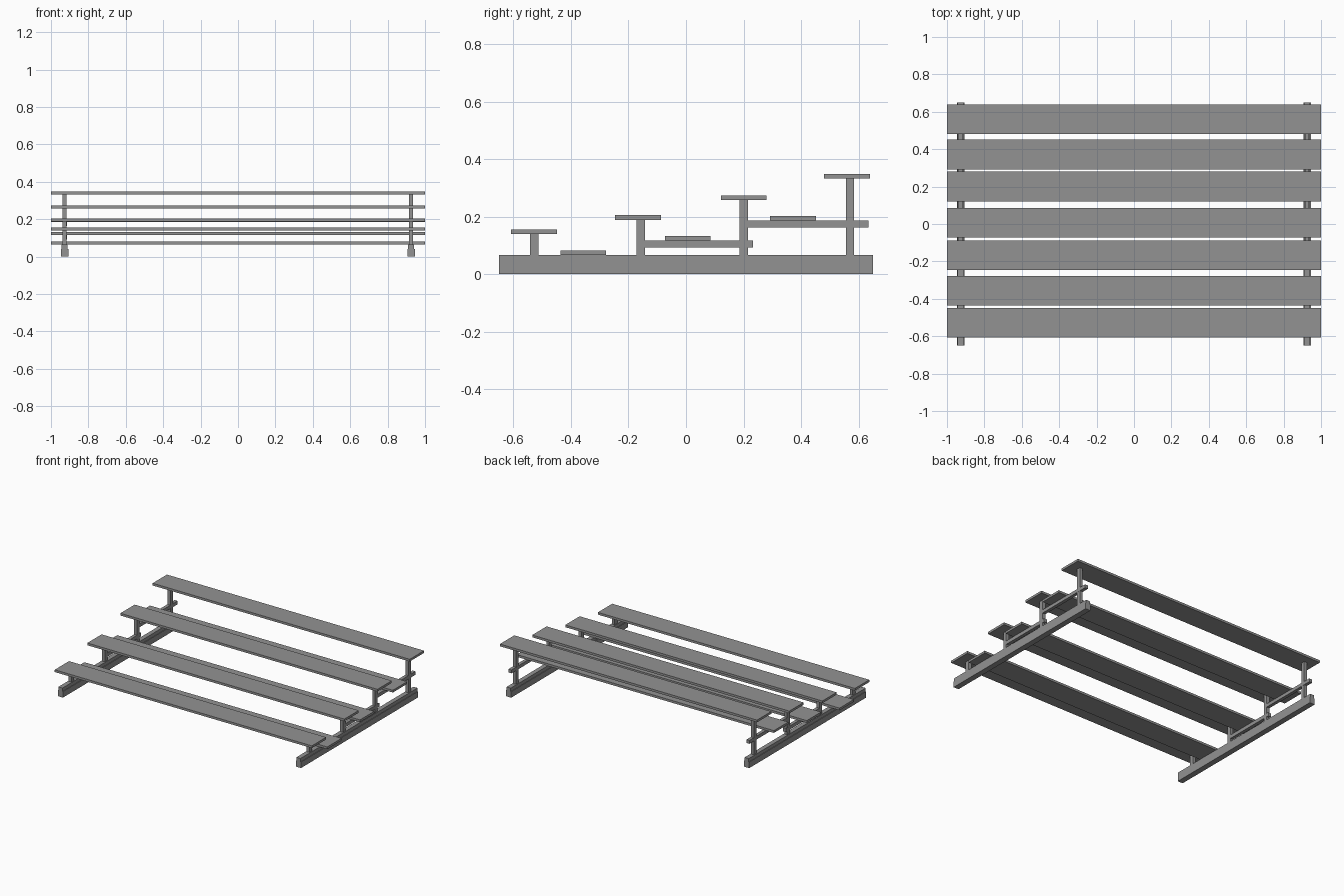
import bpy

if "Cube" in bpy.data.objects:
    bpy.data.objects.remove(bpy.data.objects["Cube"])

# dark grey painted metal
metal = bpy.data.materials.new("dark_metal")
metal.diffuse_color = (0.29, 0.29, 0.29, 1)
metal.use_nodes = True
metal.node_tree.nodes["Principled BSDF"].inputs["Base Color"].default_value = metal.diffuse_color


def box(name, x, y, z):
    """Box from (min, max) ranges on each axis."""
    lo, hi = zip(x, y, z)
    bpy.ops.mesh.primitive_cube_add(size=1, location=[(a + b) / 2 for a, b in zip(lo, hi)])
    ob = bpy.context.object
    ob.name = name
    ob.scale = [b - a for a, b in zip(lo, hi)]
    bpy.ops.object.transform_apply(location=False, rotation=False, scale=True)
    ob.data.materials.append(metal)
    return ob


DEPTH = 0.159   # board depth
THICK = 0.016   # board thickness
POST_W = 0.022

# (front edge y, underside z)
seats = [(-0.608, 0.139), (-0.246, 0.189), (0.121, 0.258), (0.480, 0.332)]
footboards = [(-0.437, 0.066), (-0.073, 0.117), (0.292, 0.186)]
# (centre y, top z)
posts = [(-0.527, 0.140), (-0.157, 0.190), (0.201, 0.259), (0.570, 0.332)]
# (y range, z range)
rails = [((-0.146, 0.232), (0.092, 0.117)), ((0.212, 0.635), (0.163, 0.187))]

# long boards
for label, boards in (("seat", seats), ("footboard", footboards)):
    for i, (y, z) in enumerate(boards, 1):
        box(f"{label}_{i}", (-1, 1), (y, y + DEPTH), (z, z + THICK))

# end frames
for side, cx in (("left", -0.927), ("right", 0.925)):
    def span(w):
        return (cx - w / 2, cx + w / 2)

    # ground beam and the narrower sill on top
    box(f"{side}_ground_beam", span(0.04), (-0.65, 0.65), (0, 0.042))
    box(f"{side}_sill", span(0.032), (-0.65, 0.65), (0.040, 0.066))

    # posts and the rails that carry the upper footboards
    for i, (y, top) in enumerate(posts, 1):
        box(f"{side}_post_{i}", span(POST_W), (y - 0.0145, y + 0.0145), (0.06, top))
    for i, (yr, zr) in enumerate(rails, 1):
        box(f"{side}_rail_{i}", span(POST_W + 0.001), yr, zr)
